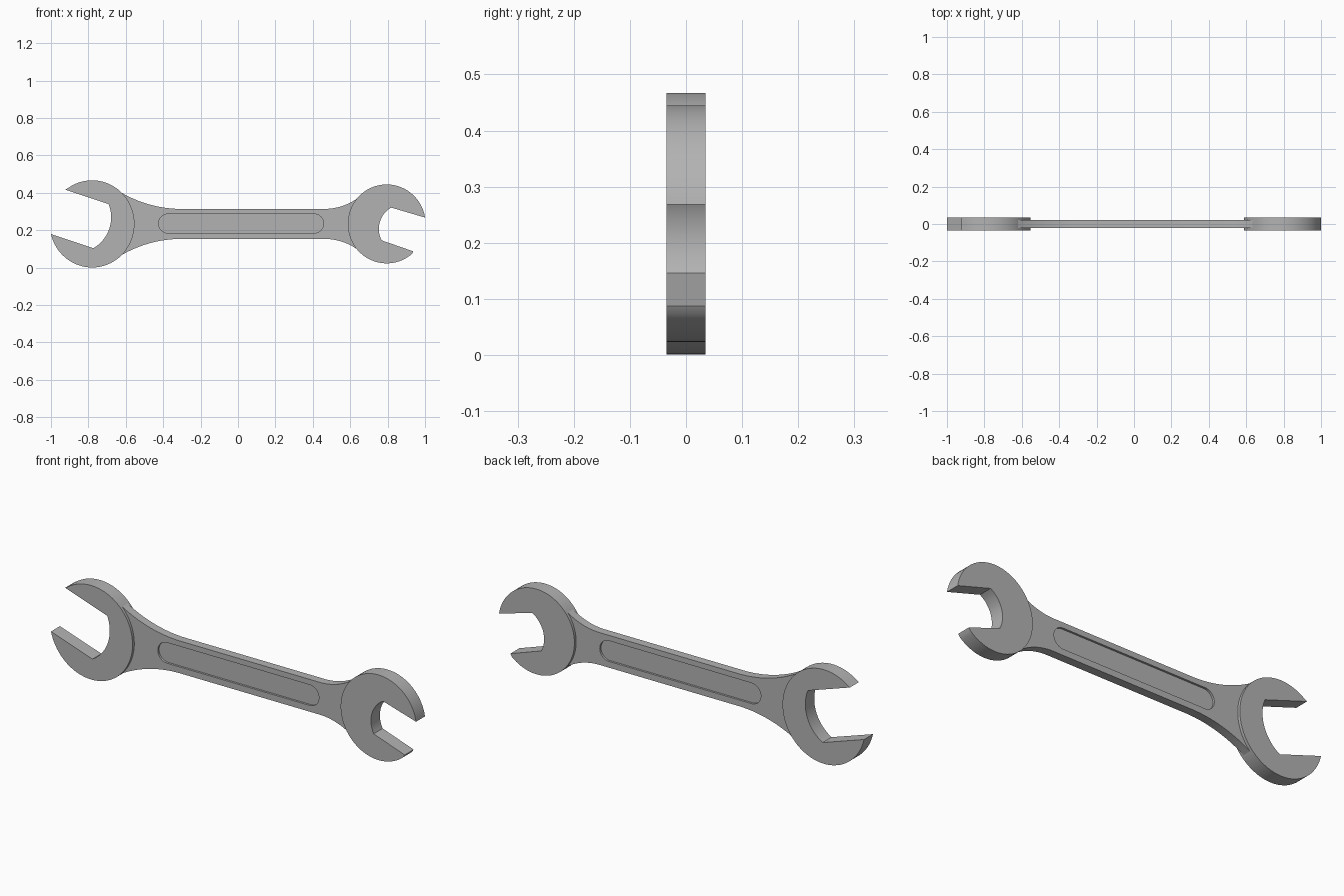
import bpy, bmesh
from math import sin, cos, pi, atan2, sqrt

cube = bpy.data.objects.get("Cube")
if cube:
    bpy.data.objects.remove(cube)

MID = 0.234          # height of the centre line
HEAD_T = 0.035       # half thicknesses
HANDLE_T = 0.021
GROOVE_DEPTH = 0.01

steel = bpy.data.materials.new("grey steel")
steel.use_nodes = True
colour = (0.45, 0.45, 0.45, 1)
steel.diffuse_color = colour
steel.node_tree.nodes["Principled BSDF"].inputs["Base Color"].default_value = colour


def arc(cx, cz, rx, rz, a, b, n):
    """Points along an elliptical arc from angle a to angle b."""
    return [(cx + rx * cos(a + (b - a) * i / n), cz + rz * sin(a + (b - a) * i / n))
            for i in range(n + 1)]


def plate(name, outline, y0, y1):
    """Extrude an x-z outline from y0 to y1."""
    bm = bmesh.new()
    face = bm.faces.new([bm.verts.new((x, y0, z)) for x, z in outline])
    side = bmesh.ops.extrude_face_region(bm, geom=[face])["geom"]
    moved = [v for v in side if isinstance(v, bmesh.types.BMVert)]
    bmesh.ops.translate(bm, verts=moved, vec=(0, y1 - y0, 0))
    bmesh.ops.recalc_face_normals(bm, faces=bm.faces)
    mesh = bpy.data.meshes.new(name)
    bm.to_mesh(mesh)
    bm.free()
    mesh.materials.append(steel)
    obj = bpy.data.objects.new(name, mesh)
    bpy.context.collection.objects.link(obj)
    return obj


def smooth(obj):
    bpy.ops.object.select_all(action='DESELECT')
    obj.select_set(True)
    bpy.context.view_layer.objects.active = obj
    bpy.ops.object.shade_smooth_by_angle(angle=0.5)


def jaw_head(name, cx, rx, rz, start_tip, end_tip, inner_end, inner_start, throat):
    """Open jaw: outer arc counter-clockwise between the tips, then the throat arc back."""
    a = atan2((start_tip[1] - MID) / rz, (start_tip[0] - cx) / rx)
    b = atan2((end_tip[1] - MID) / rz, (end_tip[0] - cx) / rx)
    if b < a:
        b += 2 * pi
    outer = arc(cx, MID, rx, rz, a, b, 72)[1:-1]
    tx, tz = throat
    r = sqrt((inner_end[0] - tx) ** 2 + (inner_end[1] - tz) ** 2)
    c = atan2(inner_end[1] - tz, inner_end[0] - tx)
    d = atan2(inner_start[1] - tz, inner_start[0] - tx)
    if d > c:
        d -= 2 * pi
    inner = arc(tx, tz, r, r, c, d, 24)
    smooth(plate(name, [start_tip] + outer + [end_tip] + inner, -HEAD_T, HEAD_T))


# Open jaws at both ends
jaw_head("large_jaw", -0.78, 0.2265, 0.233, (-1.0, 0.18), (-0.923, 0.417),
         (-0.692, 0.34), (-0.773, 0.104), (-0.869, 0.269))
jaw_head("small_jaw", 0.795, 0.208, 0.211, (1.0, 0.268), (0.938, 0.087),
         (0.768, 0.146), (0.815, 0.328), (0.885, 0.207))

# Handle with a flare towards each jaw
HALF = 0.08


def flare(x0, x1, r, n=20):
    """Concave arc leaving the straight handle at x0 and ending at x1."""
    pts = []
    for i in range(n + 1):
        x = x0 + (x1 - x0) * i / n
        pts.append((x, HALF + r - sqrt(r * r - (x - x0) ** 2)))
    return pts


upper = flare(-0.3, -0.64, 0.644)[::-1] + flare(0.46, 0.64, 0.31)
outline = [(x, MID + h) for x, h in upper] + [(x, MID - h) for x, h in reversed(upper)]
handle = plate("handle", outline, -HANDLE_T, HANDLE_T)

# Rounded groove sunk into both handle faces
R = 0.051
slot = (arc(0.407, MID + 0.002, R, R, -pi / 2, pi / 2, 20)
        + arc(-0.374, MID + 0.002, R, R, pi / 2, 3 * pi / 2, 20))
for side in (-1, 1):
    cutter = plate("groove_cutter", slot, side * (HANDLE_T - GROOVE_DEPTH), side * 0.1)
    cutter.hide_render = True
    mod = handle.modifiers.new("groove", 'BOOLEAN')
    mod.operation = 'DIFFERENCE'
    mod.solver = 'EXACT'
    mod.object = cutter
    bpy.context.view_layer.objects.active = handle
    bpy.ops.object.modifier_apply(modifier=mod.name)
    bpy.data.objects.remove(cutter)
smooth(handle)
